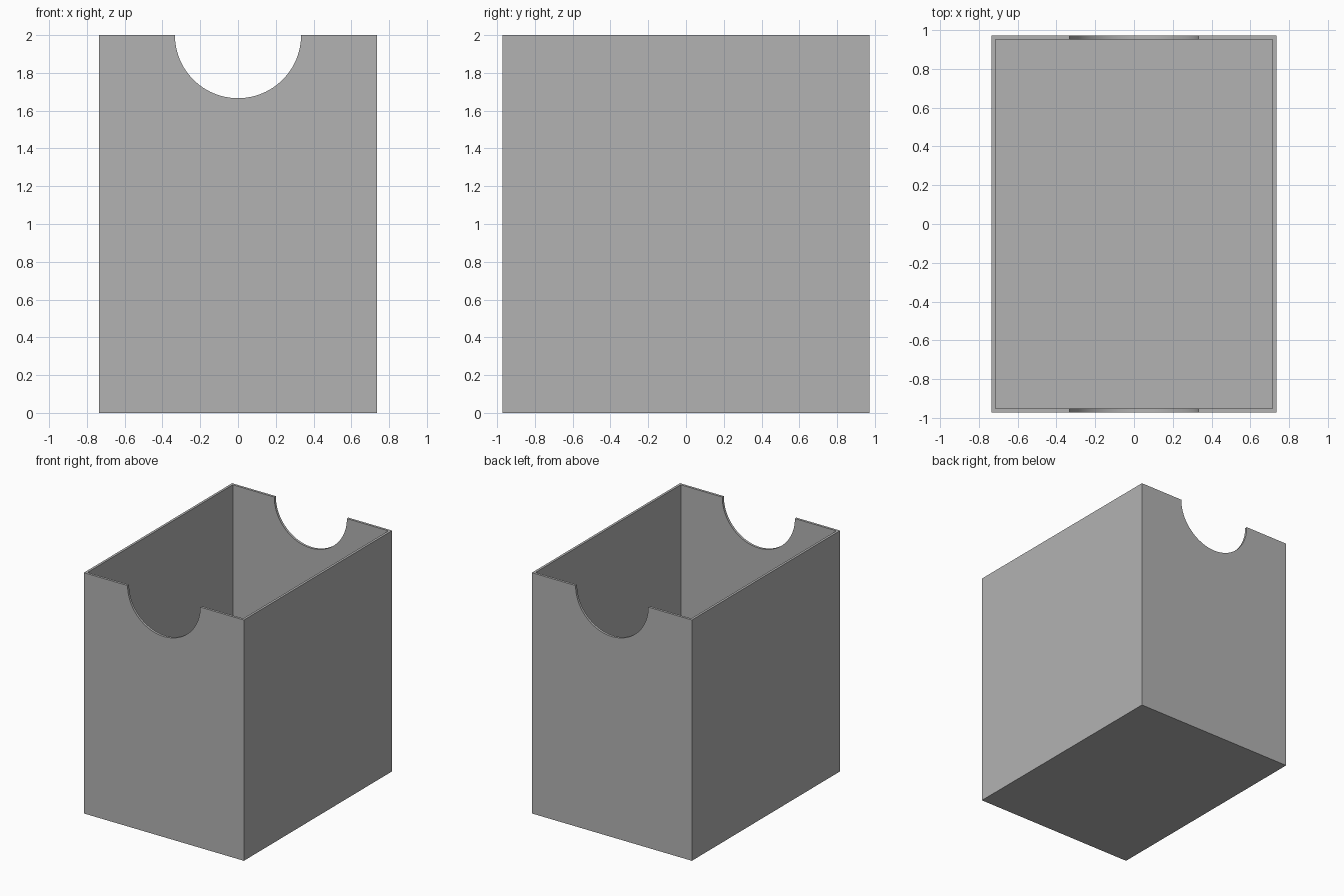
import bpy
import math

default = bpy.data.objects.get("Cube")
if default:
    bpy.data.objects.remove(default, do_unlink=True)

WIDTH, DEPTH, HEIGHT = 1.47, 1.945, 2.0
WALL = 0.02
NOTCH_RADIUS = 0.334

# Plain grey material
grey = bpy.data.materials.new("plain grey")
grey.use_nodes = True
colour = (0.45, 0.45, 0.45, 1)
grey.diffuse_color = colour
grey.node_tree.nodes["Principled BSDF"].inputs["Base Color"].default_value = colour


def block(name, size, bottom):
    bpy.ops.mesh.primitive_cube_add(size=1, location=(0, 0, bottom + size[2] / 2))
    obj = bpy.context.object
    obj.name = name
    obj.scale = size
    bpy.ops.object.transform_apply(location=True, rotation=True, scale=True)
    return obj


def cut(target, cutter):
    cutter.hide_render = True
    mod = target.modifiers.new("cut", 'BOOLEAN')
    mod.operation = 'DIFFERENCE'
    mod.solver = 'EXACT'
    mod.object = cutter
    bpy.context.view_layer.objects.active = target
    bpy.ops.object.modifier_apply(modifier=mod.name)
    bpy.data.objects.remove(cutter, do_unlink=True)


# Open box with thin walls and floor
box = block("open_box", (WIDTH, DEPTH, HEIGHT), 0)
cut(box, block("hollow_cutter", (WIDTH - 2 * WALL, DEPTH - 2 * WALL, HEIGHT), WALL))

# Half-round finger notches through the front and back walls
bpy.ops.mesh.primitive_cylinder_add(vertices=96, radius=NOTCH_RADIUS, depth=DEPTH + 1,
                                    location=(0, 0, HEIGHT), rotation=(math.pi / 2, 0, 0))
bpy.context.object.name = "notch_cutter"
cut(box, bpy.context.object)

# Smooth notch rims, crisp corners
box.data.materials.clear()
box.data.materials.append(grey)
bpy.ops.object.select_all(action='DESELECT')
box.select_set(True)
bpy.context.view_layer.objects.active = box
bpy.ops.object.shade_smooth_by_angle(angle=math.radians(30))
